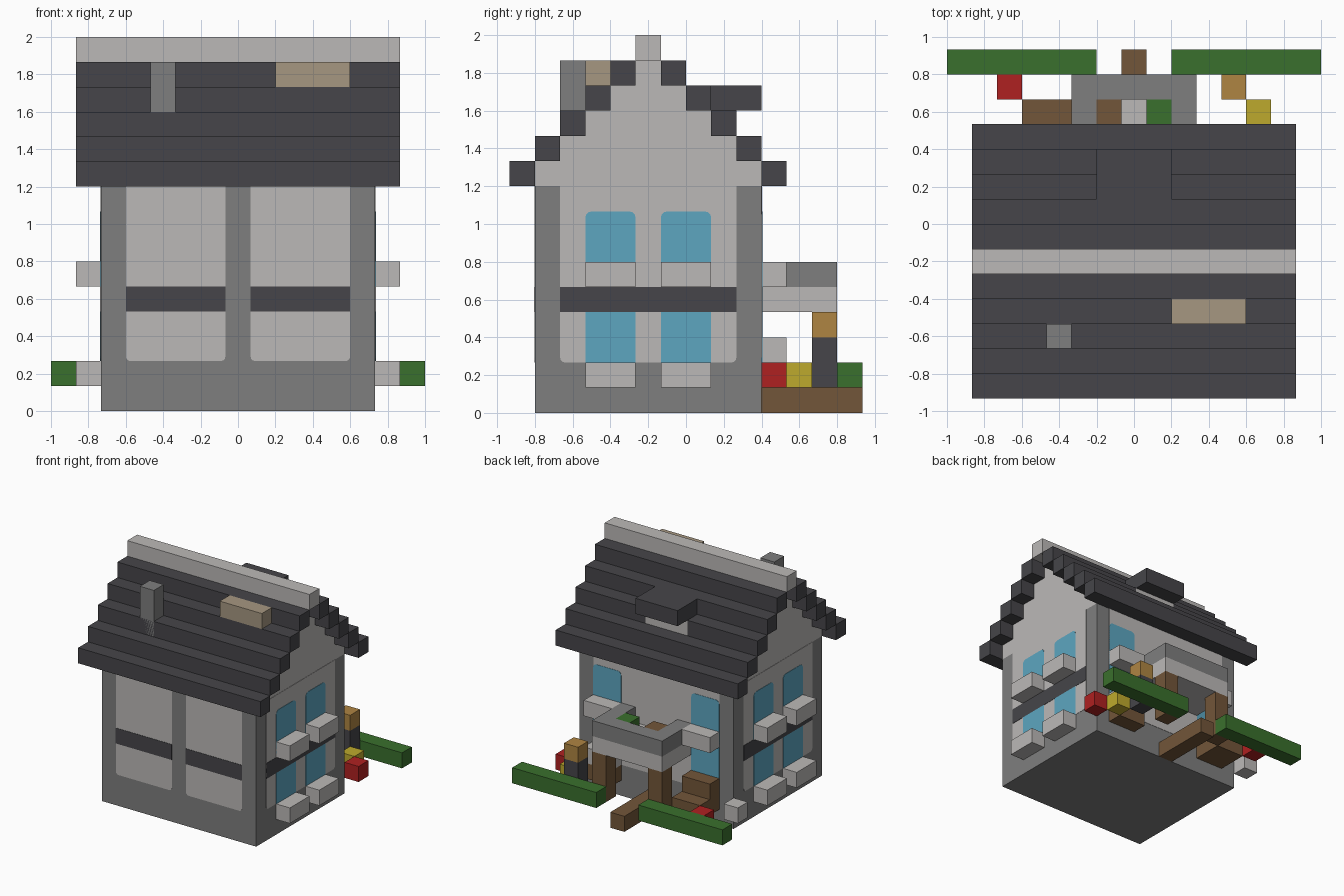
import bpy, bmesh, math
from mathutils import Vector

cube = bpy.data.objects.get("Cube")
if cube:
    bpy.data.objects.remove(cube)

U = 2 / 15  # one block


def material(name, r, g, b):
    m = bpy.data.materials.new(name)
    m.use_nodes = True
    m.diffuse_color = (r, g, b, 1)
    m.node_tree.nodes["Principled BSDF"].inputs["Base Color"].default_value = (r, g, b, 1)
    return m


LIGHT = material("pale_plaster", .50, .485, .475)
GREY = material("mid_grey_stone", .21, .21, .21)
DARK = material("dark_slate", .061, .060, .067)
TAN = material("tan_clay", .38, .31, .22)
RED = material("red", .43, .015, .015)
GREEN = material("hedge_green", .042, .16, .026)
BROWN = material("brown_wood", .17, .093, .041)
OCHRE = material("ochre_wood", .43, .235, .055)
YELLOW = material("yellow", .515, .40, .026)
BLUE = material("window_blue", .11, .38, .53)


def finish(name, bm, mat):
    bmesh.ops.recalc_face_normals(bm, faces=bm.faces)
    me = bpy.data.meshes.new(name)
    bm.to_mesh(me)
    bm.free()
    me.materials.append(mat)
    ob = bpy.data.objects.new(name, me)
    bpy.context.scene.collection.objects.link(ob)
    return ob


def block(name, mat, x, y, z):
    """Box spanning the given (low, high) pairs, in block units."""
    bm = bmesh.new()
    bmesh.ops.create_cube(bm, size=1)
    for v in bm.verts:
        v.co = Vector([(lo + hi) / 2 + c * (hi - lo)
                       for c, (lo, hi) in zip(v.co, (x, y, z))]) * U
    return finish(name, bm, mat)


# Wall name -> function placing (along, up, out) in space
WALLS = {
    "front": lambda a, z, d: Vector((a, -6 - d, z)),
    "back": lambda a, z, d: Vector((a, 3 + d, z)),
    "left": lambda a, z, d: Vector((5.5 + d, a, z)),
    "right": lambda a, z, d: Vector((-5.5 - d, a, z)),
}


def plate(name, mat, wall, a, z, thick, low_r=0.0, top_r=0.0):
    """Thin wall plate with optional rounded lower and upper corners."""
    place = WALLS[wall]
    corners = [(a[1], z[1], -1, -1, top_r, 0), (a[0], z[1], 1, -1, top_r, 90),
               (a[0], z[0], 1, 1, low_r, 180), (a[1], z[0], -1, 1, low_r, 270)]
    outline = []
    for ca, cz, sa, sz, r, start in corners:
        for i in range(4 if r else 1):
            t = math.radians(start + 30 * i)
            if r:
                outline.append((ca + sa * r + r * math.cos(t), cz + sz * r + r * math.sin(t)))
            else:
                outline.append((ca, cz))
    bm = bmesh.new()
    face = bm.faces.new([bm.verts.new(place(p, q, 0) * U) for p, q in outline])
    out = (place(0, 0, thick) - place(0, 0, 0)) * U
    res = bmesh.ops.extrude_face_region(bm, geom=[face], use_keep_orig=True)
    bmesh.ops.translate(bm, vec=out, verts=[v for v in res["geom"] if isinstance(v, bmesh.types.BMVert)])
    return finish(name, bm, mat)


# House body
block("house_body", GREY, (-5.5, 5.5), (-6, 3), (0, 9))

# Stepped roof over stepped gable
for i in range(5):
    z = (9 + i, 10 + i)
    block("gable_step", LIGHT, (-5.5, 5.5), (-6 + i, 3 - i), z)
    block("front_roof_row", DARK, (-6.5, 6.5), (-7 + i, -6 + i), z)
    if i == 2:  # gap for the dormer
        for s in ((-6.5, -1.5), (1.5, 6.5)):
            block("back_roof_row", DARK, s, (1, 2), z)
        block("dormer_wall", LIGHT, (-1.5, 1.5), (1, 2), z)
    else:
        block("back_roof_row", DARK, (-6.5, 6.5), (3 - i, 4 - i), z)
block("roof_ridge", LIGHT, (-6.5, 6.5), (-2, -1), (14, 15))
block("dormer_roof", DARK, (-1.5, 1.5), (1, 3), (12, 13))
block("thin_chimney", GREY, (-3.5, -2.5), (-5, -4), (11, 14))
block("wide_chimney_base", GREY, (1.5, 4.5), (-4, -3), (12, 13))
block("wide_chimney_cap", TAN, (1.5, 4.5), (-4, -3), (13, 14))

# Front wall: two plaster panels with a beam
for a in ((-4.5, -0.5), (0.5, 4.5)):
    plate("front_panel", LIGHT, "front", a, (2, 9), .02, .2)
    plate("front_beam", DARK, "front", a, (4, 5), .04)

# Side walls: panel, beam, four windows and sills
for wall, sx in (("left", (5.5, 6.5)), ("right", (-6.5, -5.5))):
    plate("side_panel", LIGHT, wall, (-5, 2), (2, 9), .02, .2)
    plate("side_beam", DARK, wall, (-5, 2), (4, 5), .04)
    for a in ((-4, -2), (-1, 1)):
        plate("side_lower_window", BLUE, wall, a, (2, 4), .04)
        plate("side_upper_window", BLUE, wall, a, (5, 8), .04, 0, .25)
        for z in ((1, 2), (5, 6)):
            block("side_sill", LIGHT, sx, a, z)

# Back wall: panel, windows and upper sills
plate("back_panel", LIGHT, "back", (-4.5, 4.5), (2, 9), .02, .2)
for a in ((-4.5, -2.5), (2.5, 4.5)):
    plate("back_lower_window", BLUE, "back", a, (2, 5), .04)
    plate("back_upper_window", BLUE, "back", a, (5, 8), .04, 0, .25)
    block("back_sill", LIGHT, a, (3, 4), (5, 6))

# Balcony on posts
block("balcony_floor", LIGHT, (-2.5, 2.5), (3, 6), (4, 5))
block("balcony_front_rail", GREY, (-2.5, 2.5), (5, 6), (5, 6))
for x in ((-2.5, -1.5), (1.5, 2.5)):
    block("balcony_side_rail", GREY, x, (3, 5), (5, 6))
    block("balcony_post", BROWN, x, (5, 6), (1, 4))
block("balcony_stool", BROWN, (-1.5, -.5), (4, 5), (5, 6))
block("balcony_plant", GREEN, (.5, 1.5), (4, 5), (5, 6))

# Garden
block("path", BROWN, (-.5, .5), (3, 7), (0, 1))
for x in ((-7.5, -1.5), (1.5, 7.5)):
    block("hedge", GREEN, x, (6, 7), (1, 2))
block("bench_seat", BROWN, (-4.5, -2.5), (3, 5), (1, 2))
block("bench_back", BROWN, (-4.5, -2.5), (3, 4), (2, 3))
block("planter", BROWN, (2.5, 4.5), (3, 4), (1, 2))
block("planter_top", LIGHT, (2.5, 4.5), (3, 4), (2, 3))
block("barbecue_base", DARK, (3.5, 4.5), (5, 6), (1, 3))
block("barbecue_top", OCHRE, (3.5, 4.5), (5, 6), (3, 4))
block("yellow_flower", YELLOW, (4.5, 5.5), (4, 5), (1, 2))
block("left_red_flower", RED, (5.5, 6.5), (3, 4), (1, 2))
block("right_red_flower", RED, (-5.5, -4.5), (5, 6), (1, 2))
block("pale_stone", LIGHT, (-6.5, -5.5), (3, 4), (1, 2))
